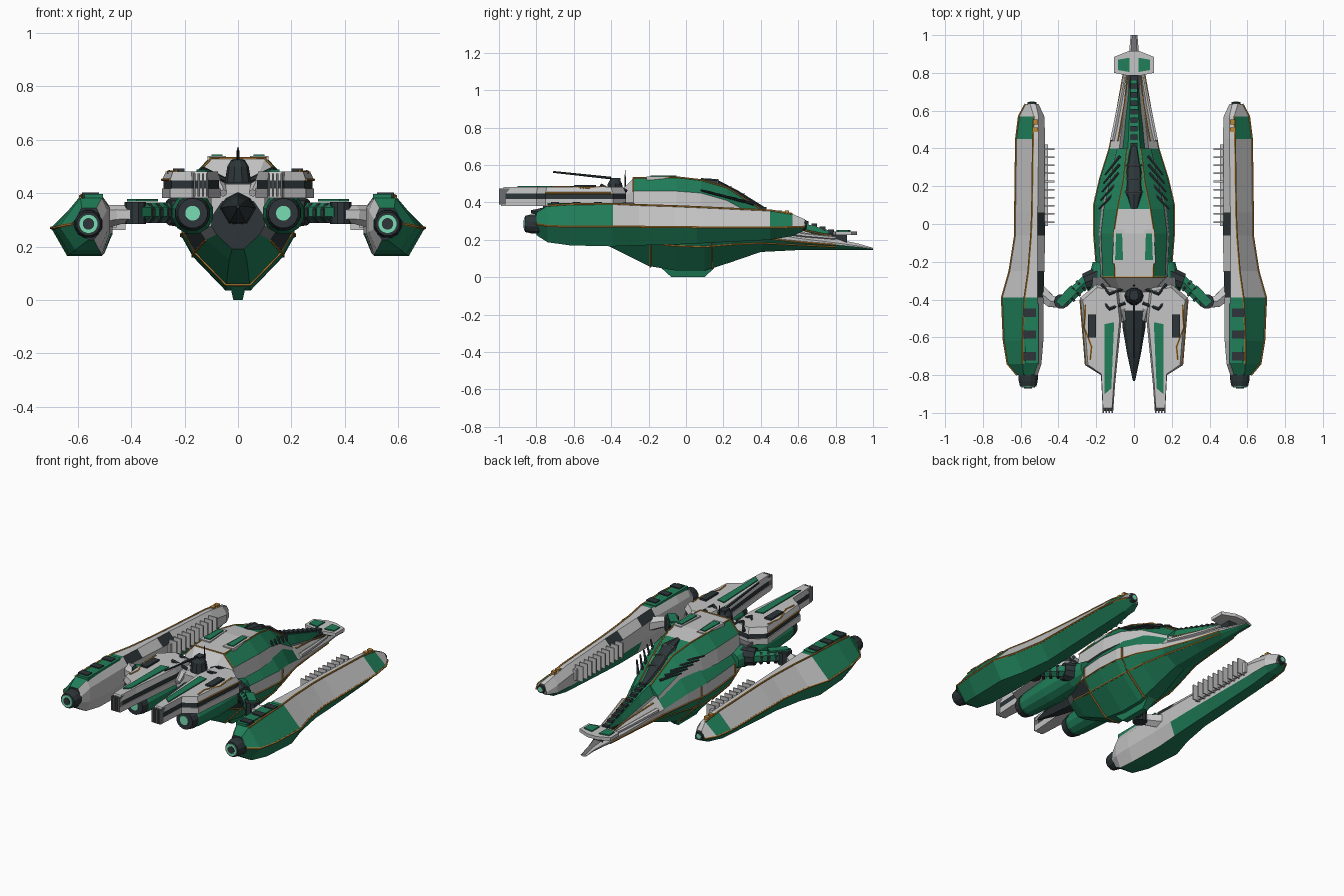
import bpy, bmesh, math
from mathutils import Vector

if "Cube" in bpy.data.objects:
    bpy.data.objects.remove(bpy.data.objects["Cube"])


def material(name, r, g, b):
    m = bpy.data.materials.new(name)
    m.diffuse_color = (r, g, b, 1)
    m.use_nodes = True
    m.node_tree.nodes["Principled BSDF"].inputs["Base Color"].default_value = m.diffuse_color
    return m


MATS = [material("light grey", .56, .56, .56), material("green", .014, .21, .10),
        material("charcoal", .026, .036, .04), material("gold", .52, .25, .04),
        material("mint glow", .19, .72, .45), material("mid grey", .15, .155, .16)]
GREY, GREEN, DARK, GOLD, MINT, MID = range(6)


def loft(name, rings, mat, caps=None, mirror=False):
    """Skin closed rings; mat is an index or a rule of (ring, column)."""
    rule = mat if callable(mat) else (lambda i, j: mat)
    caps = caps or (rule(0, 0), rule(len(rings) - 2, 0))
    bm = bmesh.new()
    vs = [[bm.verts.new(p) for p in r] for r in rings]
    n = len(rings[0])
    for i in range(len(rings) - 1):
        for j in range(n):
            k = (j + 1) % n
            bm.faces.new((vs[i][j], vs[i][k], vs[i + 1][k], vs[i + 1][j])).material_index = rule(i, j)
    bm.faces.new(vs[0]).material_index = caps[0]
    bm.faces.new(vs[-1]).material_index = caps[1]
    bmesh.ops.recalc_face_normals(bm, faces=bm.faces)
    me = bpy.data.meshes.new(name)
    bm.to_mesh(me)
    bm.free()
    for m in MATS:
        me.materials.append(m)
    ob = bpy.data.objects.new(name, me)
    bpy.context.collection.objects.link(ob)
    if mirror:
        ob.modifiers.new("mirror", 'MIRROR')
    return ob


def box(name, x, y, z, mat, mirror=False):
    return loft(name, [[(x[0], y[0], h), (x[1], y[0], h), (x[1], y[1], h), (x[0], y[1], h)] for h in z], mat, None, mirror)


def prism(name, poly, z, mat, mirror=True, shrink=0):
    c = [sum(p[k] for p in poly) / len(poly) for k in (0, 1)]
    top = [(p[0] + (c[0] - p[0]) * shrink, p[1] + (c[1] - p[1]) * shrink * .4, z[1]) for p in poly]
    return loft(name, [[(p[0], p[1], z[0]) for p in poly], top], mat, None, mirror)


def rod(name, pts, radii, mat, mirror=True, n=8, caps=None):
    """Round bar through points with a radius at each."""
    pts = [Vector(p) for p in pts]
    rings = []
    for i, p in enumerate(pts):
        d = (pts[min(i + 1, len(pts) - 1)] - pts[max(i - 1, 0)]).normalized()
        up = Vector((0, 0, 1)) if abs(d.z) < .9 else Vector((1, 0, 0))
        u = d.cross(up).normalized()
        v = u.cross(d)
        r = radii[i] if isinstance(radii, (list, tuple)) else radii
        rings.append([p + u * r * math.cos(2 * math.pi * (k + .5) / n) + v * r * math.sin(2 * math.pi * (k + .5) / n)
                      for k in range(n)])
    return loft(name, rings, mat, caps, mirror)


def seam(name, pts, r=.0055):
    return rod(name, pts, r, GOLD, n=6)


def full(half, y):
    """Complete a half section that starts on the centre line."""
    return [(x, y, z) for x, z in half] + [(-x, y, z) for x, z in reversed(half[1:])]


# Main hull: y, half width, widest height, top, bottom
HULL = [(-.46, .10, .30, .37, .19), (-.38, .15, .30, .40, .15), (-.2, .20, .30, .43, .06), (-.05, .212, .30, .43, .035),
        (.1, .212, .29, .43, .035), (.24, .18, .27, .40, .08), (.40, .13, .23, .31, .135),
        (.6, .09, .20, .255, .145), (.8, .055, .18, .205, .145), (.92, .025, .165, .18, .145), (1, .018, .152, .157, .146)]


def hull_half(y):
    for a, b in zip(HULL, HULL[1:]):
        if y <= b[0]:
            break
    t = (y - a[0]) / (b[0] - a[0])
    w, zw, zt, zb = [a[k] + (b[k] - a[k]) * t for k in range(1, 5)]
    return [(0, zt), (.6 * w, zt), (w, zw + .15 * (zt - zw)), (w, zw - .2 * (zw - zb)),
            (.8 * w, zw - .5 * (zw - zb)), (.22 * w, zb)]


def hull_mat(i, j):
    c, y = min(j, 10 - j), HULL[i][0]
    if y < -.4:
        return [MID, GREY, GREY, MID, GREEN, GREEN][c]
    if c == 3 and y < -.3:
        return DARK
    return [MID, GREEN if y < .4 else GREY, GREY, GREEN, GREEN, GREEN][c]


loft("main_hull", [full(hull_half(s[0]), s[0]) for s in HULL], hull_mat, (DARK, GREY))
for y in (-.19, .14):
    seam("belly_seam", [(x * 1.01, y, z - .001) for x, z in hull_half(y)[2:]] + [(0, y, hull_half(y)[5][1] - .002)])
for k in (3, 4):
    seam("hull_side_seam", [(hull_half(s[0])[k][0] * 1.005, s[0], hull_half(s[0])[k][1]) for s in HULL[1:-2]], .0045)
loft("keel", [[(x * .022 * k, y * k + .01, z) for x, y in ((-1, -.11), (1, -.11), (1, .11), (-1, .11))]
              for z, k in ((0, .8), (.05, 1.3))], GREEN)

# Upper shell: y, half width, base, shoulder, top, top half width
SHELL = [(-.36, .10, .36, .42, .45, .07), (-.28, .165, .37, .46, .53, .10), (-.05, .175, .37, .46, .535, .105), (.08, .16, .37, .45, .52, .085),
         (.22, .13, .33, .41, .48, .055), (.40, .09, .27, .31, .365, .035)]
loft("upper_shell", [full([(0, t), (wt, t), (w, m), (w * 1.07, b)], y) for y, w, b, m, t, wt in SHELL],
     lambda i, j: [GREY if i < 3 else GREEN, GREEN if i else GREY, GREY, MID][min(j, 6 - j)], (DARK, GREEN))
seam("shell_seam", [(s[5] + .002, s[0], s[4]) for s in SHELL[1:]], .0045)
seam("shell_front_seam", [(0, -.282, .531), (.1, -.282, .531), (.165, -.282, .46)], .0045)
prism("roof_panel_frame", [(.045, -.21), (.115, -.21), (.105, -.03), (.055, -.03)], (.52, .539), GREY)
prism("roof_panel", [(.058, -.19), (.10, -.19), (.095, -.05), (.063, -.05)], (.53, .545), GREEN)
loft("canopy", [full([(0, t), (w * .6, t - .008), (w, t - .05)], y) for y, w, t in
                ((.08, .025, .53), (.16, .055, .525), (.28, .055, .462), (.42, .02, .375))], DARK)
for k in range(3):
    y, z = .17 + .07 * k, .522 - .037 * k
    rod("canopy_frame", [(0, y, z), (.035, y, z - .01), (.058, y, z - .055)], .004, MID, n=5)
for k in range(5):
    y, z = .09 + .045 * k, .44 - .012 * k
    rod("shell_spine", [(.09 - .004 * k, y + .09, z), (.185 - .008 * k, y - .01, z + .025)], [.009, .005], DARK, n=6)

# Tail: ridge, vertebrae, rails and fin
loft("tail_ridge", [full([(0, t), (w * .5, t), (w, t - .07)], y) for y, w, t in
                    ((.34, .07, .385), (.5, .055, .335), (.66, .04, .28), (.82, .025, .235))], GREEN)
for k in range(9):
    y = .40 + .045 * k
    z = .367 - .33 * (y - .40)
    box("tail_vertebra", (-.018, .018), (y, y + .03), (z - .04, z + .008), DARK)
rod("tail_rail", [(.115, .44, .25), (.075, .64, .225), (.045, .80, .21)], [.014, .012, .009], GREY, n=6)
seam("tail_rail_seam", [(.085, .44, .285), (.05, .64, .25), (.035, .78, .22)], .0045)
box("fin_mount", (-.03, .03), (.70, .86), (.18, .235), DARK)
prism("tail_fin", [(0, .785), (.03, .785), (.105, .80), (.105, .885), (.03, .915), (0, .915)], (.225, .245), GREY)
prism("fin_panel", [(.025, .805), (.085, .815), (.085, .87), (.025, .88)], (.24, .252), GREEN)

# Nose between the prongs
box("nose_block", (-.10, .10), (-.46, -.30), (.32, .435), GREY)
loft("nose_spike", [full([(0, z + h), (w * .7, z + h * .6), (w, z), (w * .5, z - h), (0, z - h * 1.05)], y)
                    for y, w, h, z in ((-.42, .07, .06, .345), (-.55, .06, .055, .345), (-.68, .038, .04, .35), (-.83, .006, .008, .35))], DARK)
rod("nose_collar", [(.085, -.36, .42), (.07, -.45, .425), (.055, -.51, .40)], [.025, .025, .015], GREY, n=6)

# Forward prongs: stacked slabs
PRONG = [(.085, -.34), (.20, -.32), (.285, -.39), (.255, -.75), (.175, -.80), (.165, -.99), (.11, -.99), (.10, -.85), (.065, -.5)]
prism("prong_lower", PRONG, (.382, .418), GREY)
prism("prong_core", [(p[0] + (.17 - p[0]) * .06, p[1]) for p in PRONG], (.418, .448), DARK)
prism("prong_upper", PRONG, (.448, .482), GREY, shrink=.12)
prism("prong_stripe", [(.105, -.52), (.155, -.53), (.155, -.90), (.12, -.87)], (.476, .488), GREEN)
box("prong_hatch", (.20, .243), (-.60, -.48), (.47, .493), DARK, True)
seam("prong_seam", [(.258, -.43, .482), (.262, -.55, .478), (.225, -.65, .482), (.232, -.72, .482)])
seam("prong_edge_seam", [(.285, -.40, .45), (.256, -.75, .45)], .0045)
for k in range(4):
    x = .112 + .0155 * k
    box("muzzle_fin", (x, x + .008), (-1, -.93), (.388, .474), MID, True)

# Round engines under the prongs
rod("nacelle", [(.17, y, .325) for y in (-.75, -.70, -.5, -.3, -.2)], [.055, .068, .08, .075, .05], GREEN, n=12)
rod("nacelle_ring", [(.17, y, .325) for y in (-.765, -.72)], [.056, .066], DARK, n=16)
rod("nacelle_glow", [(.17, y, .325) for y in (-.77, -.74)], .028, MINT, n=16)
box("nacelle_pylon", (.10, .22), (-.55, -.28), (.36, .40), MID, True)

# Turret and mast
rod("turret_base", [(0, -.38, .44), (0, -.38, .50), (0, -.38, .525)], [.05, .04, .025], DARK, False, 10)
box("turret_cap", (-.02, .02), (-.40, -.35), (.51, .53), DARK)
rod("turret_barrel", [(0, -.40, .53), (0, -.71, .563)], [.007, .005], DARK, False, 6)
rod("mast", [(0, -.325, .47), (0, -.325, .572)], [.006, .002], DARK, False, 6)
for y in (-.34, -.42):
    rod("deck_pipe", [(.05, y, .45), (.13, y - .03, .49), (.17, y + .02, .46)], .01, DARK, n=6)

# Arms to the side pods
rod("arm_socket", [(.17, -.28, .33), (.26, -.31, .33)], [.065, .05], DARK, n=10)
rod("arm_upper", [(.23, -.28, .33), (.38, -.42, .33)], [.036, .034], GREEN, n=6)
rod("arm_elbow", [(.385, -.41, .285), (.385, -.41, .366)], .04, DARK, n=10)
rod("arm_lower", [(.37, -.42, .32), (.44, -.41, .32), (.51, -.35, .31)], [.03, .036, .045], GREY, n=6)
prism("arm_plate", [(.30, -.36), (.34, -.33), (.415, -.41), (.38, -.44)], (.368, .378), GREEN)
for k in range(3):
    a = .275 + .03 * k
    rod("arm_band", [(a, -.28 - (a - .23) * .93, .325), (a + .01, -.29 - (a - .23) * .93, .325)], .039, DARK, n=8)

# Side pods: y, outer x, ridge outer, ridge inner, inner x, top, widest height, bottom
POD = [(-.80, .62, .585, .53, .51, .345, .285, .225), (-.74, .67, .59, .51, .49, .382, .275, .187),
       (-.62, .69, .59, .51, .48, .39, .27, .17), (-.39, .70, .58, .51, .48, .392, .27, .165),
       (-.25, .66, .56, .51, .475, .386, .27, .17), (-.06, .63, .545, .51, .47, .38, .268, .175),
       (.06, .63, .54, .51, .47, .375, .267, .18), (.45, .625, .535, .505, .47, .357, .265, .2),
       (.57, .61, .53, .505, .475, .338, .268, .22), (.635, .575, .55, .52, .505, .31, .27, .25)]


def pod_mat(i, j):
    if j == 0:                       # outer slope
        return GREEN if i < 3 or i == 7 else GREY
    if j == 1:                       # ridge strip
        return GREEN if i < 3 else GREY
    if j == 2:                       # inner shoulder
        return DARK if i in (3, 5) else GREY
    return GREY if j == 3 or (j == 4 and i < 4) else GREEN


loft("side_pod", [[(xo, y, zw), (ro, y, t), (ri, y, t), (xi, y, t - .045), (xi, y, zw - .02), (xi + .03, y, b), (xo - .06, y, b)]
                  for y, xo, ro, ri, xi, t, zw, b in POD], pod_mat, (DARK, MID), True)
seam("pod_edge_seam", [(s[1], s[0], s[6]) for s in POD])
seam("pod_ridge_seam", [(s[2], s[0], s[5]) for s in POD[1:-1]])
for y in (-.70, -.585, -.47):
    box("pod_vent", (.52, .585), (y - .022, y + .022), (.37, .402), DARK, True)
box("pod_roof_panel", (.505, .575), (-.74, -.42), (.37, .396), GREEN, True)
for y in (.50, .54):
    box("pod_tail_light", (.508, .535), (y - .012, y + .012), (.33, .358), GOLD, True)
rod("pod_intake", [(.56, y, .285) for y in (-.86, -.83, -.78)], [.045, .052, .055], DARK, n=12)
rod("pod_glow", [(.56, y, .285) for y in (-.866, -.85)], .036, MINT, n=16)
rod("pod_glow_hub", [(.56, y, .285) for y in (-.870, -.86)], .022, DARK, n=12)
rod("pod_tail_nozzle", [(.54, y, .28) for y in (.61, .645)], [.032, .024], DARK, n=10)
rod("pod_tail_glow", [(.54, y, .28) for y in (.63, .648)], .015, MINT, n=10)
for k in range(10):
    y = .01 + .043 * k
    box("pod_rib", (.422, .475), (y - .004, y + .004), (.262, .355), GREY, True)
box("pod_rib_rail", (.455, .475), (-.01, .42), (.27, .335), GREY, True)
